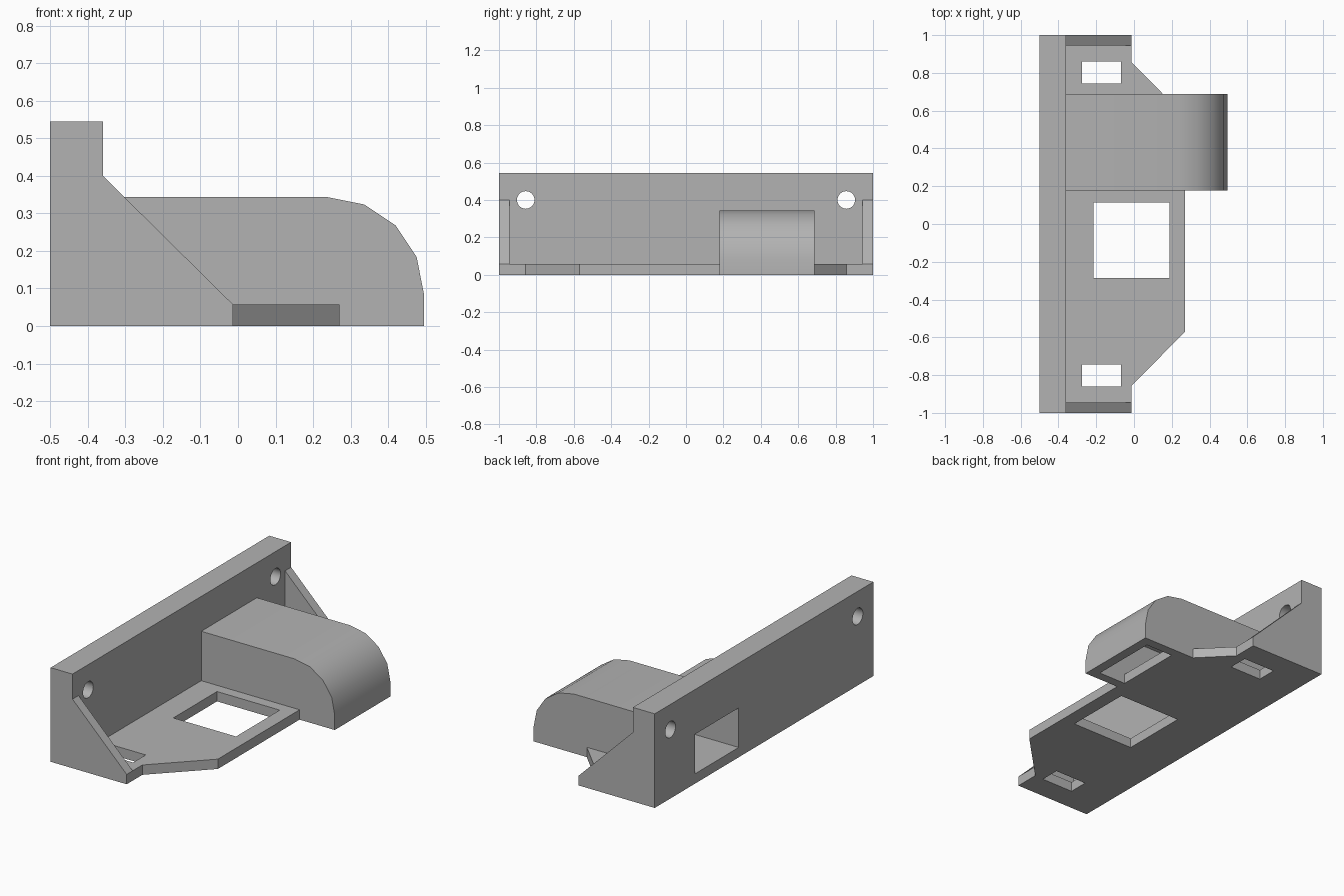
import bpy, bmesh, math
from mathutils import Vector

if "Cube" in bpy.data.objects:
    bpy.data.objects.remove(bpy.data.objects["Cube"], do_unlink=True)

grey = bpy.data.materials.new("plain grey")
grey.use_nodes = True
grey.diffuse_color = (0.45, 0.45, 0.45, 1)
grey.node_tree.nodes["Principled BSDF"].inputs["Base Color"].default_value = grey.diffuse_color

WALL = 0.057
BACK, PLATE, LIP, EDGE, TIP = -0.5, -0.36, -0.013, 0.27, 0.495


def prism(name, outline, axis, lo, hi):
    """Extrude a 2D outline along 'y' (points are x, z) or 'z' (points are x, y)."""
    place = (lambda a, b: (a, lo, b)) if axis == "y" else (lambda a, b: (a, b, lo))
    bm = bmesh.new()
    face = bm.faces.new([bm.verts.new(place(a, b)) for a, b in outline])
    new = bmesh.ops.extrude_face_region(bm, geom=[face])["geom"]
    shift = Vector((0, hi - lo, 0) if axis == "y" else (0, 0, hi - lo))
    bmesh.ops.translate(bm, vec=shift, verts=[v for v in new if isinstance(v, bmesh.types.BMVert)])
    bmesh.ops.recalc_face_normals(bm, faces=bm.faces)
    mesh = bpy.data.meshes.new(name)
    bm.to_mesh(mesh)
    bm.free()
    mesh.materials.append(grey)
    obj = bpy.data.objects.new(name, mesh)
    bpy.context.collection.objects.link(obj)
    return obj


def box(name, x0, x1, y0, y1, z0, z1):
    return prism(name, [(x0, y0), (x1, y0), (x1, y1), (x0, y1)], "z", z0, z1)


def combine(target, tool, operation):
    mod = target.modifiers.new("combine", "BOOLEAN")
    mod.operation, mod.object, mod.solver = operation, tool, "EXACT"
    bpy.context.view_layer.objects.active = target
    bpy.ops.object.modifier_apply(modifier=mod.name)
    bpy.data.objects.remove(tool, do_unlink=True)


def duct_profile(x0, floor, inset):
    """Side outline of the duct, with a rounded outer top corner."""
    radius = 0.257 - inset
    arc = [(0.238 + radius * math.cos(math.radians(t)), 0.086 + radius * math.sin(math.radians(t)))
           for t in (0, 22.5, 45, 67.5, 90)]
    return [(x0, floor), (TIP - inset, floor)] + arc + [(x0, 0.343 - inset)]


# Upright mounting plate
bracket = box("bracket", BACK, PLATE, -1, 1, 0, 0.545)

# Base plate with chamfered outer corners
base = prism("base_plate", [(BACK, -1), (LIP, -1), (LIP, -0.857), (EDGE, -0.57),
                            (EDGE, 0.57), (LIP, 0.857), (LIP, 1), (BACK, 1)], "z", 0, WALL)
combine(bracket, base, "UNION")

# Triangular end gussets
for y0, y1 in ((-1, -0.945), (0.945, 1)):
    side = [(BACK, 0), (LIP, 0), (LIP, WALL), (PLATE, 0.4), (BACK, 0.4)]
    combine(bracket, prism("gusset", side, "y", y0, y1), "UNION")

# Rounded duct body
combine(bracket, prism("duct", duct_profile(-0.43, 0, 0), "y", 0.178, 0.687), "UNION")

# Hollow passage through the plate, and its outlet underneath the tip
combine(bracket, prism("passage", duct_profile(-0.6, WALL, WALL), "y", 0.232, 0.632), "DIFFERENCE")
combine(bracket, box("outlet", 0.262, TIP - WALL, 0.232, 0.632, -0.1, 0.08), "DIFFERENCE")

# Large window and two small slots in the base
combine(bracket, box("window", -0.215, 0.187, -0.285, 0.115, -0.1, 0.1), "DIFFERENCE")
for y in (-0.802, 0.802):
    combine(bracket, box("slot", -0.275, -0.07, y - 0.058, y + 0.058, -0.1, 0.1), "DIFFERENCE")

# Round screw holes
for y in (-0.857, 0.857):
    bpy.ops.mesh.primitive_cylinder_add(vertices=32, radius=0.047, depth=0.4,
                                        location=(-0.43, y, 0.4), rotation=(0, math.pi / 2, 0))
    drill = bpy.context.object
    drill.data.materials.append(grey)
    combine(bracket, drill, "DIFFERENCE")

# Smooth the curves, keep the corners crisp
bpy.ops.object.select_all(action="DESELECT")
bracket.select_set(True)
bpy.context.view_layer.objects.active = bracket
bpy.ops.object.shade_smooth_by_angle(angle=math.radians(30))
